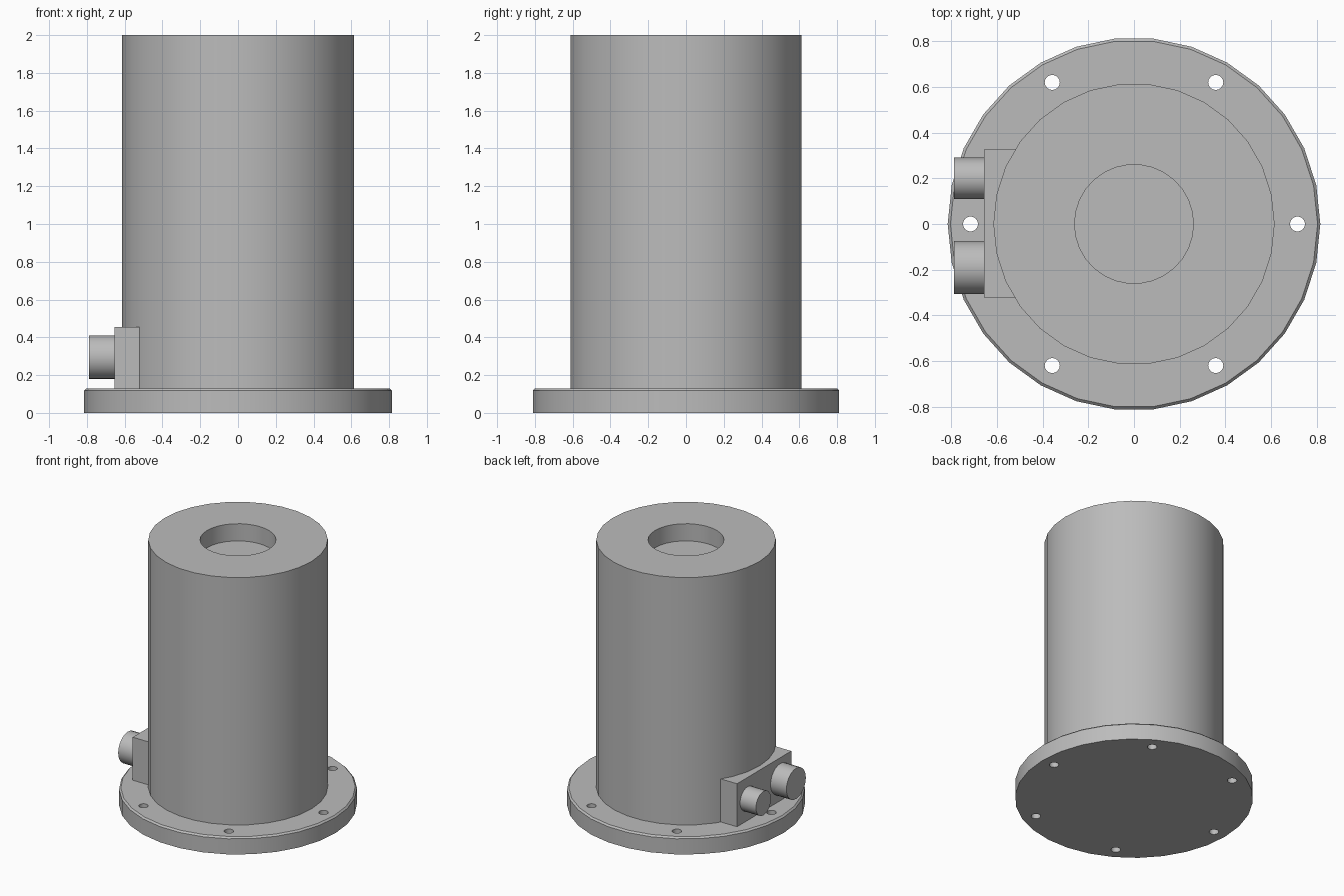
import bpy
import bmesh
from math import cos, sin, pi, radians
from mathutils import Matrix, Vector

if "Cube" in bpy.data.objects:
    bpy.data.objects.remove(bpy.data.objects["Cube"], do_unlink=True)

# Single painted-metal colour
GREY = (0.5, 0.5, 0.5, 1.0)
metal = bpy.data.materials.new("plain grey metal")
metal.diffuse_color = GREY
metal.use_nodes = True
metal.node_tree.nodes["Principled BSDF"].inputs["Base Color"].default_value = GREY


def add_object(name, bm):
    bmesh.ops.recalc_face_normals(bm, faces=bm.faces)
    mesh = bpy.data.meshes.new(name)
    bm.to_mesh(mesh)
    bm.free()
    mesh.materials.append(metal)
    obj = bpy.data.objects.new(name, mesh)
    bpy.context.collection.objects.link(obj)
    return obj


def select_only(obj):
    bpy.ops.object.select_all(action="DESELECT")
    obj.select_set(True)
    bpy.context.view_layer.objects.active = obj


def smooth(obj):
    select_only(obj)
    bpy.ops.object.shade_smooth_by_angle(angle=radians(30))


def lathe(name, profile, sides):
    """Stack rings of (radius, height) and cap both ends."""
    bm = bmesh.new()
    rings = []
    for r, z in profile:
        rings.append([bm.verts.new((r * cos(2 * pi * i / sides),
                                    r * sin(2 * pi * i / sides), z))
                      for i in range(sides)])
    for low, high in zip(rings, rings[1:]):
        for i in range(sides):
            j = (i + 1) % sides
            bm.faces.new((low[i], low[j], high[j], high[i]))
    bm.faces.new(rings[0])
    bm.faces.new(rings[-1])
    return add_object(name, bm)


def cylinder(bm, radius, depth, matrix, sides=24):
    bmesh.ops.create_cone(bm, cap_ends=True, segments=sides, radius1=radius,
                          radius2=radius, depth=depth, matrix=matrix)


# Flange with a chamfered top edge
flange = lathe("base_flange", [(0.815, 0), (0.815, 0.118), (0.803, 0.13)], 30)

# Six bolt holes through the flange
bm = bmesh.new()
for i in range(6):
    a = i * pi / 3
    cylinder(bm, 0.033, 0.5, Matrix.Translation((0.715 * cos(a), 0.715 * sin(a), 0.06)), 16)
cutter = add_object("bolt_hole_cutter", bm)
cutter.hide_render = True
cut = flange.modifiers.new("bolt_holes", "BOOLEAN")
cut.operation = "DIFFERENCE"
cut.solver = "EXACT"
cut.object = cutter
select_only(flange)
bpy.ops.object.modifier_apply(modifier=cut.name)
bpy.data.objects.remove(cutter, do_unlink=True)
smooth(flange)

# Main drum with a shallow round recess in its top
smooth(lathe("drum_body", [(0.615, 0.13), (0.615, 2), (0.26, 2), (0.26, 1.87)], 30))

# Connector block on the side of the drum
bm = bmesh.new()
low, high = Vector((-0.655, -0.322, 0.13)), Vector((-0.5, 0.326, 0.455))
bmesh.ops.create_cube(bm, size=1, matrix=Matrix.Translation((low + high) / 2)
                      @ Matrix.Diagonal((*(high - low), 1)))
add_object("connector_block", bm)

# Two round connectors pointing outward
for name, y, radius in (("large_connector", -0.19, 0.116), ("small_connector", 0.2, 0.09)):
    bm = bmesh.new()
    cylinder(bm, radius, 0.145, Matrix.Translation((-0.7155, y, 0.295))
             @ Matrix.Rotation(pi / 2, 4, "Y"))
    smooth(add_object(name, bm))
